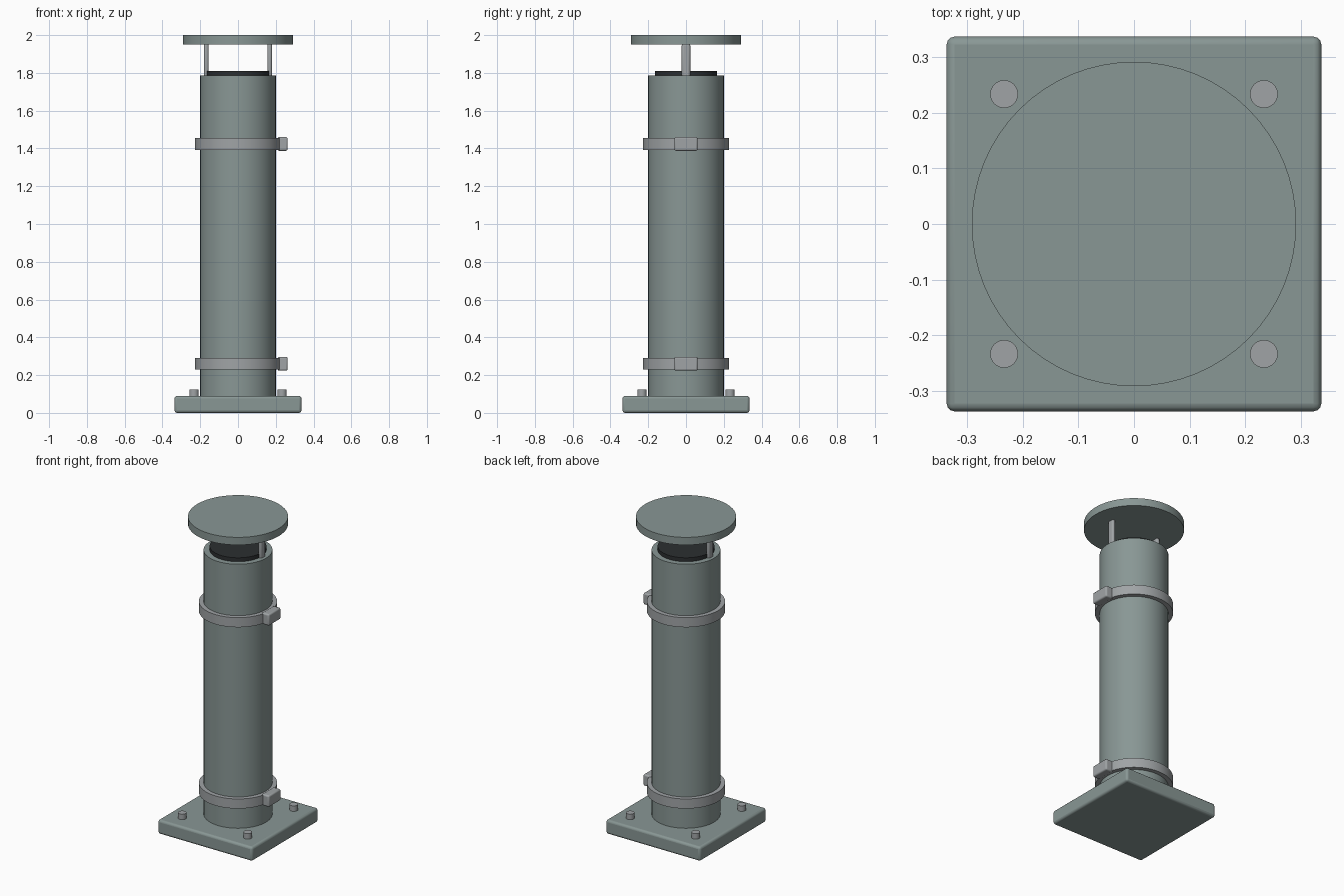
import bpy, math

if "Cube" in bpy.data.objects:
    bpy.data.objects.remove(bpy.data.objects["Cube"])


def material(name, rgb):
    m = bpy.data.materials.new(name)
    m.diffuse_color = (*rgb, 1)
    m.use_nodes = True
    m.node_tree.nodes["Principled BSDF"].inputs["Base Color"].default_value = m.diffuse_color
    return m


BODY = material("painted_metal", (0.25, 0.31, 0.30))
STEEL = material("bare_steel", (0.35, 0.37, 0.38))
DARK = material("soot", (0.025, 0.028, 0.03))


def cylinder(name, r, z0, z1, mat, x=0, y=0, sides=64):
    bpy.ops.mesh.primitive_cylinder_add(vertices=sides, radius=r, depth=z1 - z0,
                                        location=(x, y, (z0 + z1) / 2))
    o = bpy.context.object
    o.name = name
    o.data.materials.append(mat)
    bpy.ops.object.shade_smooth_by_angle(angle=math.radians(30))
    return o


def box(name, size, loc, mat, bevel):
    bpy.ops.mesh.primitive_cube_add(size=1, location=loc)
    o = bpy.context.object
    o.name = name
    o.scale = size
    bpy.ops.object.transform_apply(location=False, rotation=False, scale=True)
    o.data.materials.append(mat)
    b = o.modifiers.new("bevel", 'BEVEL')
    b.width, b.segments = bevel, 3
    bpy.ops.object.shade_smooth_by_angle(angle=math.radians(30))
    return o


# Base plate with four bolts
box("base_plate", (0.672, 0.672, 0.09), (0, 0, 0.045), BODY, 0.014)
for sx in (-1, 1):
    for sy in (-1, 1):
        cylinder("base_bolt", 0.025, 0.07, 0.125, STEEL, sx * 0.233, sy * 0.233, 24)

# Pipe and dark liner at its mouth
cylinder("pipe", 0.2, 0.08, 1.785, BODY)
cylinder("flue_liner", 0.165, 1.75, 1.81, DARK)

# Clamp bands with lugs on the right side
for z in (0.26, 1.424):
    cylinder("clamp_band", 0.2275, z - 0.031, z + 0.031, STEEL)
    box("clamp_lug", (0.053, 0.122, 0.073), (0.236, 0, z), STEEL, 0.009)

# Rain cap on two flat struts
for sx in (-1, 1):
    box("cap_strut", (0.025, 0.045, 0.2), (sx * 0.168, 0, 1.855), STEEL, 0.011)
cylinder("rain_cap", 0.291, 1.951, 2.0, BODY)
